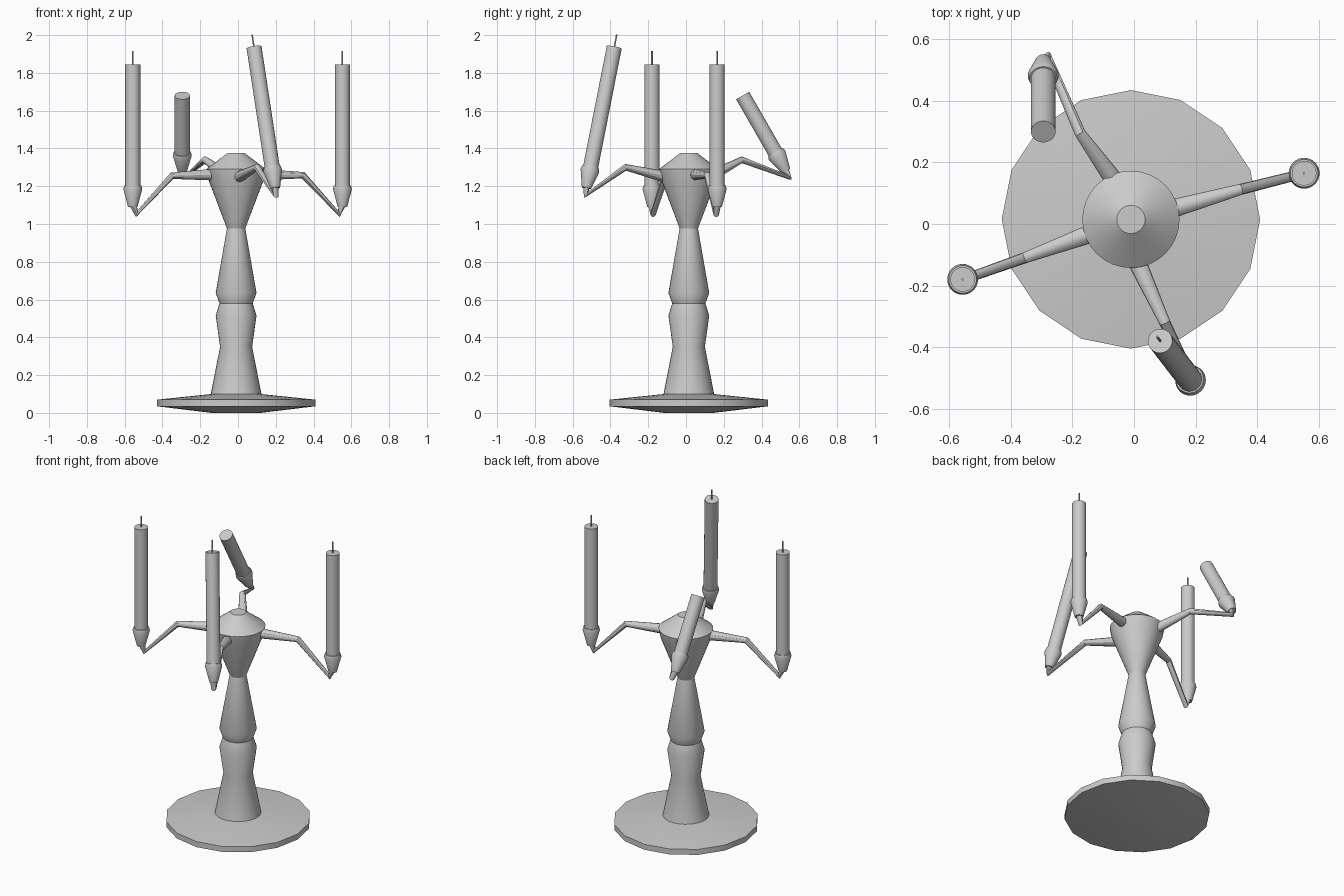
import bpy, bmesh, math
from mathutils import Vector

cube = bpy.data.objects.get("Cube")
if cube:
    bpy.data.objects.remove(cube, do_unlink=True)

grey = bpy.data.materials.new("plain_grey")
grey.use_nodes = True
grey.diffuse_color = (0.6, 0.6, 0.6, 1)
grey.node_tree.nodes["Principled BSDF"].inputs["Base Color"].default_value = (0.6, 0.6, 0.6, 1)

CENTRE = Vector((-0.01, 0.015, 0))


def add_object(name, mesh):
    mesh.materials.clear()
    mesh.materials.append(grey)
    obj = bpy.data.objects.new(name, mesh)
    bpy.context.collection.objects.link(obj)
    bpy.ops.object.select_all(action="DESELECT")
    obj.select_set(True)
    bpy.context.view_layer.objects.active = obj
    bpy.ops.object.shade_smooth_by_angle(angle=math.radians(30))
    return obj


def lathe(name, profile, origin, axis=Vector((0, 0, 1)), sides=32):
    """Turn a (radius, height) profile around an axis and cap both ends."""
    bm = bmesh.new()
    turn = Vector((0, 0, 1)).rotation_difference(axis)
    rings = []
    for r, h in profile:
        ring = []
        for i in range(sides):
            a = math.tau * i / sides
            p = Vector((r * math.cos(a), r * math.sin(a), h))
            ring.append(bm.verts.new(origin + turn @ p))
        rings.append(ring)
    for low, high in zip(rings, rings[1:]):
        for i in range(sides):
            j = (i + 1) % sides
            bm.faces.new((low[i], low[j], high[j], high[i]))
    bm.faces.new(rings[0][::-1])
    bm.faces.new(rings[-1])
    mesh = bpy.data.meshes.new(name)
    bm.to_mesh(mesh)
    bm.free()
    return add_object(name, mesh)


def tube(name, points, radii):
    """Bent tapering rod through the given points."""
    curve = bpy.data.curves.new(name + "_path", "CURVE")
    curve.dimensions = "3D"
    curve.bevel_depth = 1
    curve.bevel_resolution = 4
    curve.use_fill_caps = True
    spline = curve.splines.new("POLY")
    spline.points.add(len(points) - 1)
    for sp, p, r in zip(spline.points, points, radii):
        sp.co = (*p, 1)
        sp.radius = r
    helper = bpy.data.objects.new(name + "_path", curve)
    bpy.context.collection.objects.link(helper)
    bpy.context.view_layer.update()
    deps = bpy.context.evaluated_depsgraph_get()
    mesh = bpy.data.meshes.new_from_object(helper.evaluated_get(deps))
    bpy.data.objects.remove(helper, do_unlink=True)
    add_object(name, mesh)


def candle_arm(name, start, knee, low, cup, top, wick=True):
    """Bent arm with a cup, a candle and an optional wick."""
    start, knee, low, cup, top = map(Vector, (start, knee, low, cup, top))
    axis = (top - cup).normalized()
    length = (top - cup).length
    tube(name + "_arm", (start, knee, low, cup + axis * 0.02), (0.032, 0.018, 0.016, 0.022))
    lathe(name + "_cup", ((0.025, 0), (0.05, 0.095), (0.045, 0.115)), cup, axis)
    lathe(name + "_candle", ((0.04, 0.06), (0.04, length)), cup, axis)
    if wick:
        lathe(name + "_wick", ((0.004, length - 0.01), (0.004, length + 0.07)), cup, axis, 8)


# Foot, turned column and head
lathe("foot", ((0.13, 0), (0.42, 0.035), (0.42, 0.07), (0.13, 0.1)), CENTRE, sides=16)
lathe("column", ((0.135, 0.095), (0.085, 0.35), (0.108, 0.515), (0.088, 0.58),
                 (0.108, 0.635), (0.048, 0.98)), CENTRE)
lathe("head", ((0.048, 0.975), (0.147, 1.235), (0.158, 1.29), (0.046, 1.375)), CENTRE)

# Two upright candles on level arms
candle_arm("left", (0.09, 0.04, 1.262), (0.345, 0.112, 1.258), (0.535, 0.16, 1.053),
           (0.553, 0.165, 1.09), (0.553, 0.165, 1.845))
candle_arm("right", (-0.11, -0.02, 1.262), (-0.35, -0.108, 1.255), (-0.537, -0.174, 1.053),
           (-0.557, -0.18, 1.09), (-0.557, -0.18, 1.845))

# Leaning front candle, and the short leaning back one
candle_arm("front", (-0.005, -0.09, 1.245), (0.1, -0.32, 1.3), (0.2, -0.53, 1.152),
           (0.198, -0.527, 1.19), (0.085, -0.38, 1.935))
candle_arm("back", (-0.045, 0.115, 1.245), (-0.175, 0.295, 1.34), (-0.283, 0.545, 1.247),
           (-0.295, 0.53, 1.28), (-0.295, 0.3, 1.68), wick=False)
